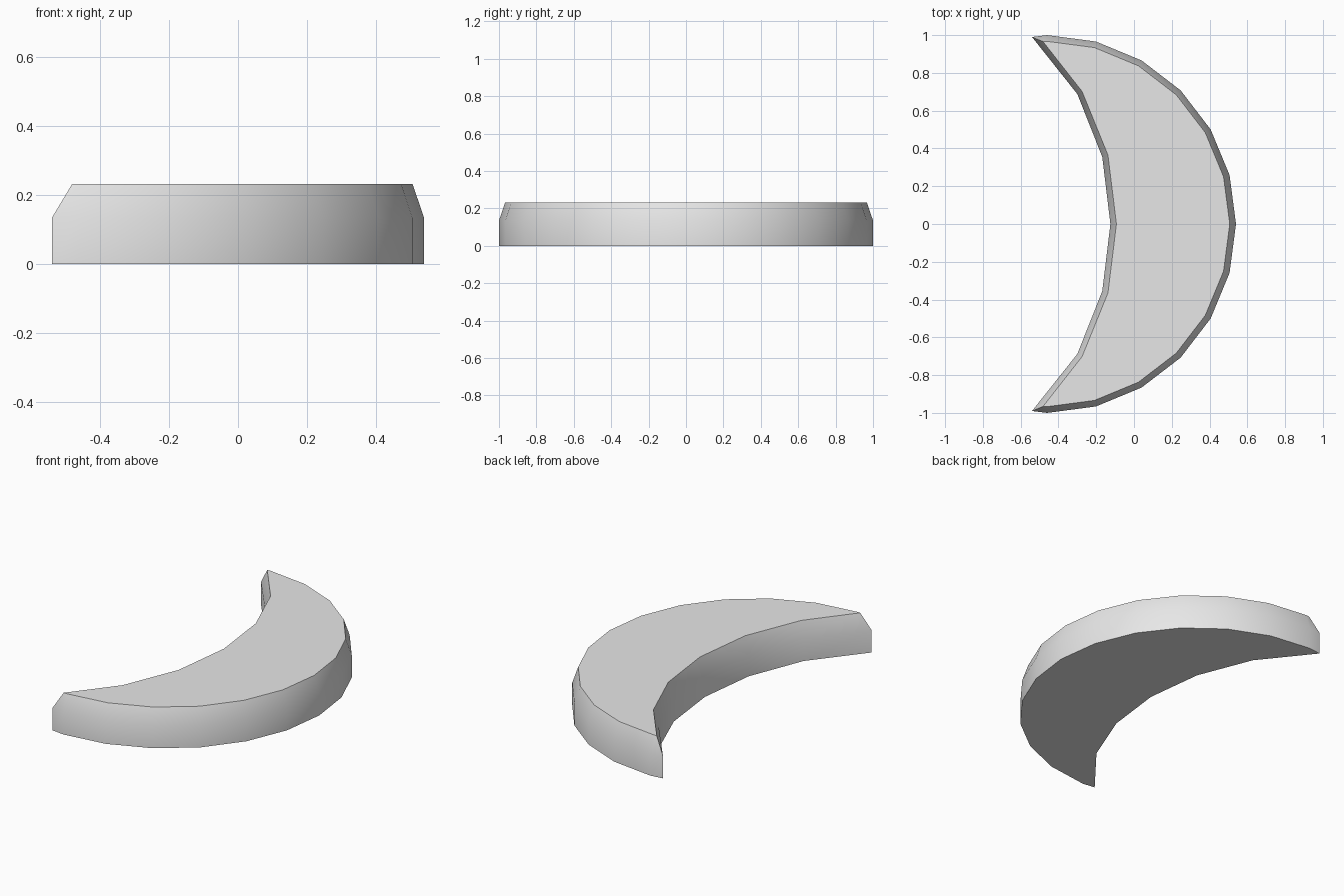
import bpy, bmesh, math

if "Cube" in bpy.data.objects:
    bpy.data.objects.remove(bpy.data.objects["Cube"])

grey = bpy.data.materials.new("light grey")
grey.diffuse_color = (0.8, 0.8, 0.8, 1)
grey.use_nodes = True
grey.node_tree.nodes["Principled BSDF"].inputs["Base Color"].default_value = grey.diffuse_color

CX = -0.46  # centre of the outer arc


def outline(radius, tip, inner):
    """Closed crescent outline: outer arc, upper tip, inner edge, lower tip."""
    pts = [(CX + radius * math.cos(math.radians(a)), radius * math.sin(math.radians(a)))
           for a in range(-90, 91, 15)]
    upper = [tip] + inner[:0:-1]
    lower = [(x, -y) for x, y in reversed(upper)]
    return pts + upper + [inner[0]] + lower


base = outline(1.0, (-0.54, 0.99), [(-0.125, 0), (-0.168, 0.355), (-0.30, 0.688)])
top = outline(0.967, (-0.482, 0.966), [(-0.093, 0), (-0.138, 0.365), (-0.275, 0.702)])

# Crescent slab: straight wall, then a bevel up to the flat top
bm = bmesh.new()
rings = [[bm.verts.new((x, y, z)) for x, y in pts]
         for pts, z in ((base, 0), (base, 0.135), (top, 0.232))]
n = len(base)
for lo, hi in zip(rings, rings[1:]):
    for i in range(n):
        j = (i + 1) % n
        bm.faces.new((lo[i], lo[j], hi[j], hi[i]))
bm.faces.new(rings[-1])
bm.faces.new(rings[0][::-1])
bmesh.ops.recalc_face_normals(bm, faces=bm.faces)
mesh = bpy.data.meshes.new("crescent")
bm.to_mesh(mesh)
bm.free()
mesh.materials.append(grey)
crescent = bpy.data.objects.new("crescent", mesh)
bpy.context.collection.objects.link(crescent)

# Smooth walls, crisp top and bottom rims
bpy.context.view_layer.objects.active = crescent
crescent.select_set(True)
bpy.ops.object.shade_smooth_by_angle(angle=math.radians(30))
